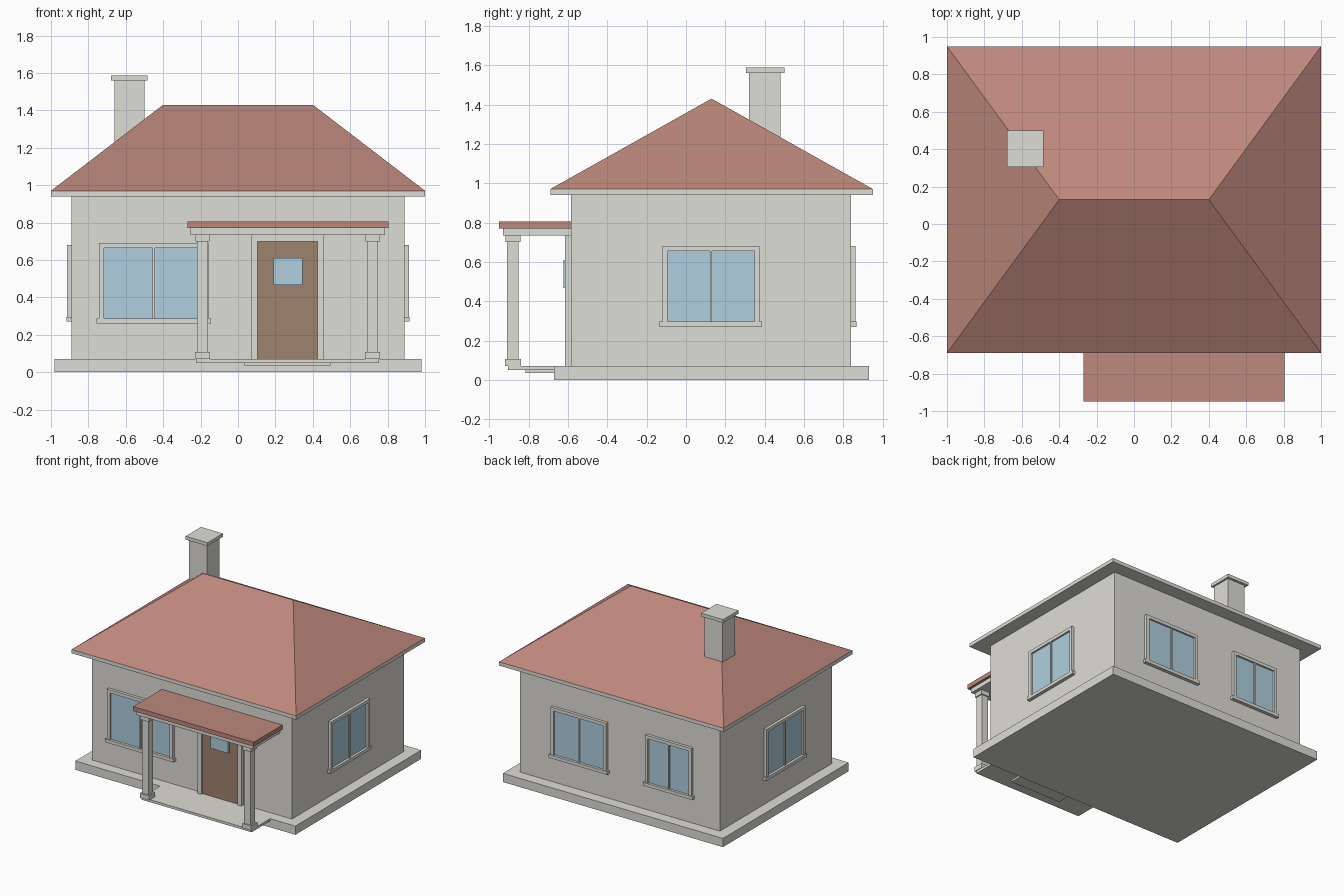
import bpy, bmesh, math
from mathutils import Matrix, Vector

old = bpy.data.objects.get("Cube")
if old:
    bpy.data.objects.remove(old, do_unlink=True)


def material(name, rgb):
    linear = [((c / 255 + 0.055) / 1.055) ** 2.4 for c in rgb] + [1.0]
    mat = bpy.data.materials.new(name)
    mat.use_nodes = True
    mat.diffuse_color = linear
    mat.node_tree.nodes["Principled BSDF"].inputs["Base Color"].default_value = linear
    return mat


plaster = material("plaster_grey", (222, 221, 214))
tile = material("roof_red", (190, 136, 124))
glass = material("glass_blue", (175, 207, 224))
wood = material("door_brown", (158, 130, 110))


def finish(name, bm, mats, matrix=Matrix()):
    bmesh.ops.recalc_face_normals(bm, faces=bm.faces)
    mesh = bpy.data.meshes.new(name)
    bm.to_mesh(mesh)
    bm.free()
    for mat in mats:
        mesh.materials.append(mat)
    obj = bpy.data.objects.new(name, mesh)
    obj.matrix_world = matrix
    bpy.context.collection.objects.link(obj)
    return obj


def add_box(bm, x, y, z, slot=0):
    """Add a box spanning the given (low, high) ranges."""
    spans = (x, y, z)
    centre = Vector([(a + b) / 2 for a, b in spans])
    size = [b - a for a, b in spans]
    verts = bmesh.ops.create_cube(
        bm, size=1, matrix=Matrix.Translation(centre) @ Matrix.Diagonal((*size, 1)))["verts"]
    for face in {f for v in verts for f in v.link_faces}:
        face.material_index = slot


def box(name, x, y, z, mat=plaster):
    bm = bmesh.new()
    add_box(bm, x, y, z)
    return finish(name, bm, [mat])


# House body
box("foundation", (-0.98, 0.98), (-0.67, 0.93), (0, 0.07))
box("walls", (-0.89, 0.89), (-0.585, 0.84), (0.07, 0.94))
box("eaves", (-1, 1), (-0.69, 0.95), (0.94, 0.97))

# Hipped roof: the top of a box drawn in to a ridge
bm = bmesh.new()
add_box(bm, (-1, 1), (-0.69, 0.95), (0.97, 1.43))
for v in bm.verts:
    if v.co.z > 1.2:
        v.co.x *= 0.4
        v.co.y = 0.13
bmesh.ops.remove_doubles(bm, verts=bm.verts, dist=0.001)
finish("hip_roof", bm, [tile])

# Chimney
box("chimney", (-0.66, -0.5), (0.32, 0.48), (1.1, 1.56))
box("chimney_cap", (-0.68, -0.485), (0.305, 0.5), (1.56, 1.587))

# Porch
box("porch_floor", (-0.225, 0.755), (-0.905, -0.66), (0.05, 0.07))
box("porch_step", (0.035, 0.495), (-0.815, -0.66), (0.035, 0.05))
box("porch_beam", (-0.255, 0.785), (-0.93, -0.58), (0.735, 0.77))
box("porch_roof", (-0.27, 0.805), (-0.95, -0.58), (0.77, 0.805), tile)
for side, cx in (("right", -0.19), ("left", 0.72)):
    bm = bmesh.new()
    for half, low, high in ((0.04, 0.07, 0.107), (0.029, 0.107, 0.7), (0.038, 0.7, 0.735)):
        add_box(bm, (cx - half, cx + half), (-0.88 - half, -0.88 + half), (low, high))
    finish(side + "_porch_column", bm, [plaster])

# Front door
bm = bmesh.new()
for x, z in (((0.07, 0.105), (0.07, 0.735)), ((0.425, 0.46), (0.07, 0.735)),
             ((0.105, 0.425), (0.7, 0.735))):
    add_box(bm, x, (-0.615, -0.58), z)
finish("door_frame", bm, [plaster])
box("door", (0.105, 0.425), (-0.6, -0.58), (0.07, 0.7), wood)
box("door_window", (0.19, 0.345), (-0.622, -0.59), (0.467, 0.61), glass)


def window(name, location, turn, width, low=0.27, high=0.68):
    """Two-pane window facing local -y, with its wall plane at local y = 0."""
    w, rim, sill_top = width / 2, 0.026, low + 0.026
    bm = bmesh.new()
    for x in ((-w, rim - w), (w - rim, w)):
        add_box(bm, x, (-0.023, 0.01), (sill_top, high))
    add_box(bm, (rim - w, w - rim), (-0.023, 0.01), (high - rim, high))
    add_box(bm, (-0.006, 0.006), (-0.018, 0.01), (sill_top, high - rim))
    add_box(bm, (-w - 0.013, w + 0.013), (-0.028, 0.01), (low, sill_top))
    for x in ((rim - w, -0.006), (0.006, w - rim)):
        add_box(bm, x, (-0.008, 0.01), (sill_top, high - rim), 1)
    matrix = Matrix.Translation((*location, 0)) @ Matrix.Rotation(math.radians(turn), 4, "Z")
    finish(name, bm, [plaster, glass], matrix)


# Windows on all four walls
window("front_window", (-0.45, -0.585), 0, 0.585, 0.26, 0.69)
window("left_window", (0.89, 0.127), 90, 0.495)
window("right_window", (-0.89, 0.03), -90, 0.495)
window("back_left_window", (0.355, 0.84), 180, 0.495)
window("back_right_window", (-0.445, 0.84), 180, 0.415)
